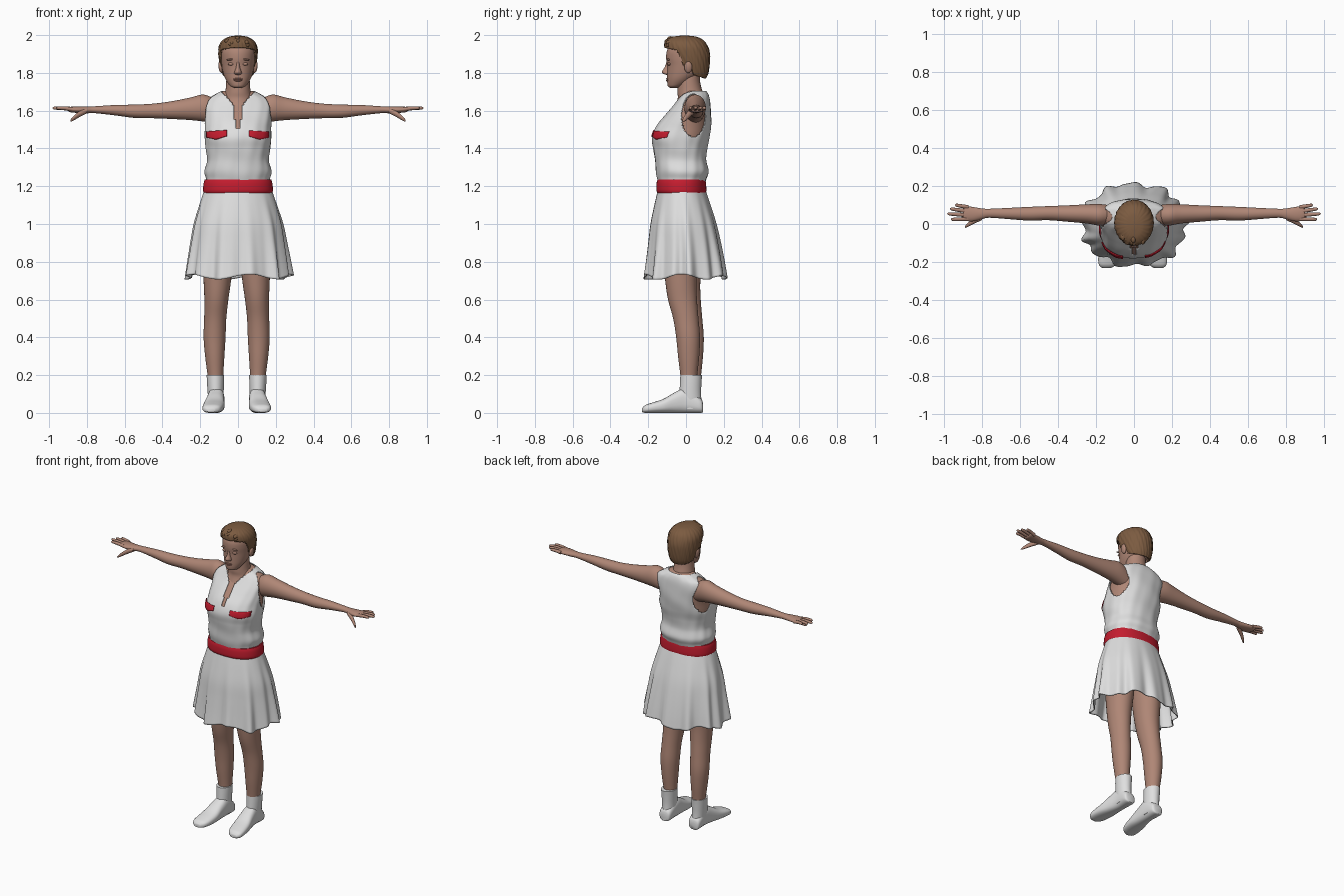
import bpy, bmesh, random
from math import sin, cos, pi, copysign
from mathutils import Matrix, Vector
from mathutils.bvhtree import BVHTree

random.seed(4)
if "Cube" in bpy.data.objects:
    bpy.data.objects.remove(bpy.data.objects["Cube"])


def material(name, rgb):
    m = bpy.data.materials.new(name)
    m.use_nodes = True
    m.diffuse_color = (*rgb, 1)
    m.node_tree.nodes["Principled BSDF"].inputs["Base Color"].default_value = (*rgb, 1)
    return m


SKIN = material("skin", (0.43, 0.24, 0.18))
LIP = material("lip", (0.36, 0.17, 0.13))
WHITE = material("white cloth", (0.74, 0.74, 0.74))
RED = material("red trim", (0.55, 0.012, 0.028))
HAIR = material("brown hair", (0.2, 0.105, 0.052))


def finish(name, bm, mat, thick=0):
    me = bpy.data.meshes.new(name)
    bm.to_mesh(me)
    bm.free()
    me.materials.append(mat)
    ob = bpy.data.objects.new(name, me)
    bpy.context.collection.objects.link(ob)
    bpy.ops.object.select_all(action="DESELECT")
    ob.select_set(True)
    bpy.context.view_layer.objects.active = ob
    bpy.ops.object.shade_smooth_by_angle(angle=1.0)
    if thick:
        mod = ob.modifiers.new("thickness", "SOLIDIFY")
        mod.thickness = thick
    return ob


def spline(keys, steps):
    """Smooth Catmull-Rom interpolation of key tuples."""
    out = []
    for i in range(len(keys) - 1):
        a, b, c, d = (keys[max(i - 1, 0)], keys[i], keys[i + 1], keys[min(i + 2, len(keys) - 1)])
        for j in range(steps):
            u = j / steps
            out.append([q + u * (r - p) / 2 + u * u * (p - 2.5 * q + 2 * r - s / 2)
                        + u ** 3 * (1.5 * (q - r) + (s - p) / 2) for p, q, r, s in zip(a, b, c, d)])
    return out + [list(keys[-1])]


def interp(table, v):
    """Piecewise linear lookup."""
    for (a, fa), (b, fb) in zip(table, table[1:]):
        if v <= b:
            return fa + (fb - fa) * max(0, v - a) / (b - a)
    return table[-1][1]


def loft(name, keys, mat, axis=2, segs=32, steps=5, power=2, caps=True, warp=None,
         drop=None, thick=0, side=1, shift=(0, 0)):
    """Skin over oval rings; a key is (position on axis, low, high, low, high)."""
    bm = bmesh.new()
    rings = []
    for t, a0, a1, b0, b1 in spline(keys, steps):
        ring = []
        for k in range(segs):
            ang = 2 * pi * k / segs
            ca, sa = [copysign(abs(f(ang)) ** (2 / power), f(ang)) for f in (cos, sin)]
            da, db, dt = (a1 - a0) / 2 * ca, (b1 - b0) / 2 * sa, 0
            if warp:
                grow, dt = warp(t, ang)
                da, db = da * grow, db * grow
            a, b = (a0 + a1) / 2 + da, (b0 + b1) / 2 + db
            co = [(t + dt, a, b), (a, t + dt, b), (a, b, t + dt)][axis]
            ring.append(bm.verts.new((side * co[0] + shift[0], co[1] + shift[1], co[2])))
        rings.append(ring)
    for r, q in zip(rings, rings[1:]):
        for k in range(segs):
            n = (k + 1) % segs
            bm.faces.new((r[k], r[n], q[n], q[k]))
    if caps:
        bm.faces.new(rings[0][::-1])
        bm.faces.new(rings[-1])
    bmesh.ops.recalc_face_normals(bm, faces=bm.faces)
    if drop:
        gone = [f for f in bm.faces if drop(f.calc_center_median())]
        bmesh.ops.delete(bm, geom=gone, context="FACES")
    return finish(name, bm, mat, thick)


def ball(name, pos, size, mat, tilt=0):
    bm = bmesh.new()
    mx = Matrix.Translation(pos) @ Matrix.Rotation(tilt, 4, "Y") @ Matrix.Diagonal((*size, 1))
    bmesh.ops.create_uvsphere(bm, u_segments=20, v_segments=12, radius=1, matrix=mx)
    return finish(name, bm, mat)


def sym(*rows):
    """Rows (z, half width, back/front extents) to symmetric loft keys."""
    return [(z, -w, w, y0, y1) for z, w, y0, y1 in rows]


# Shirt with open V neck and armholes, over the body
torso = sym((1.20, .165, -.14, .095), (1.24, .168, -.152, .108), (1.28, .176, -.16, .12),
            (1.34, .163, -.165, .108), (1.40, .17, -.173, .112), (1.46, .178, -.18, .125),
            (1.52, .176, -.155, .132), (1.58, .178, -.108, .133), (1.63, .18, -.066, .13),
            (1.665, .162, -.04, .125), (1.69, .115, -.025, .117), (1.705, .085, -.012, .106))
NECK = [(1.49, 0), (1.52, .012), (1.63, .026), (1.66, .048), (1.7, .09)]


def shirt_opening(c):
    armhole = abs(c.x) > .115 and ((c.y - .04) / .064) ** 2 + ((c.z - 1.575) / .115) ** 2 < 1
    return armhole or (c.y < .03 and c.z > 1.49 and abs(c.x) < interp(NECK, c.z))


def wrinkles(z, a):
    return 1 + .012 * sin(9 * a + 14 * z) * sin(5 * a - 31 * z), 0


shirt = loft("shirt", torso, WHITE, segs=144, steps=9, power=2.3, caps=False,
             warp=wrinkles, drop=shirt_opening, thick=.005)
loft("body", [(z, a + .011, b - .011, c + .011, d - .011) for z, a, b, c, d in torso[3:]],
     SKIN, segs=64, power=2.3)

# Pocket flaps laid on the shirt
bm = bmesh.new()
bm.from_mesh(shirt.data)
tree = BVHTree.FromBMesh(bm)
bm.free()
BOTTOM = [(.058, 1.465), (.115, 1.447), (.165, 1.458)]
for side, label in ((1, "left"), (-1, "right")):
    bm = bmesh.new()
    grid = []
    for i in range(13):
        x = .058 + .107 * i / 12
        low, row = interp(BOTTOM, x), []
        for j in range(6):
            z = low + (1.495 - .06 * (x - .058) - low) * j / 5
            hit = tree.ray_cast(Vector((side * x, -1, z)), Vector((0, 1, 0)))[0]
            row.append(bm.verts.new((side * x, (hit.y if hit else -.1) - .005, z)))
        grid.append(row)
    for r, q in zip(grid, grid[1:]):
        for j in range(5):
            bm.faces.new((r[j], q[j], q[j + 1], r[j + 1]))
    finish(label + "_pocket_flap", bm, RED, .006)

# Belt and pleated skirt
loft("belt", sym((1.165, .182, -.152, .106), (1.18, .185, -.157, .108),
                 (1.215, .182, -.156, .106), (1.235, .176, -.151, .103)), RED, segs=64, power=2.2)


def pleats(z, a):
    f = max(0, (1.19 - z) / .47)
    wave = sin(13 * a + .8 * sin(2 * a)) + .5 * sin(7 * a + 1) + .3 * sin(22 * a)
    return 1 + .05 * f ** 1.2 * wave, f ** 3 * .014 * sin(5 * a + 2)


loft("skirt", sym((1.19, .176, -.147, .1), (1.1, .205, -.168, .13), (1.0, .234, -.188, .16),
                  (.9, .25, -.199, .182), (.8, .264, -.21, .2), (.72, .274, -.22, .212)),
     WHITE, segs=160, power=2.1, caps=False, warp=pleats, thick=.006)

# Neck, head and face
loft("neck", sym((1.6, .085, -.07, .11), (1.66, .08, -.045, .106), (1.7, .067, -.045, .088),
                 (1.76, .062, -.042, .074), (1.82, .06, -.04, .08)), SKIN)
loft("head", sym((1.721, .02, -.085, -.045), (1.728, .038, -.095, -.02), (1.745, .053, -.099, .015),
                 (1.77, .068, -.1, .05), (1.8, .079, -.1, .085), (1.84, .087, -.1, .104),
                 (1.88, .091, -.105, .11), (1.92, .09, -.1, .105), (1.96, .072, -.075, .085),
                 (1.98, .035, -.04, .04)), SKIN, segs=48)
loft("nose", sym((1.862, .009, -.102, -.07), (1.83, .011, -.113, -.07), (1.808, .018, -.127, -.07),
                 (1.796, .02, -.122, -.07), (1.79, .012, -.105, -.07)), SKIN, segs=20)
ball("upper_lip", (0, -.096, 1.768), (.025, .009, .005), LIP)
ball("lower_lip", (0, -.096, 1.76), (.021, .009, .006), LIP)
for s, label in ((1, "left"), (-1, "right")):
    ball(label + "_eyelid", (s * .036, -.089, 1.847), (.018, .009, .008), SKIN)
    ball(label + "_brow", (s * .038, -.093, 1.871), (.023, .008, .005), SKIN, s * .12)
    ball(label + "_ear", (s * .092, .012, 1.83), (.011, .021, .031), SKIN, s * .15)

# Short hair with a curly quiff
HAIRLINE = [(-.12, 1.935), (-.05, 1.92), (-.03, 1.885), (-.01, 1.83), (0, 1.855),
            (.03, 1.85), (.04, 1.79), (.1, 1.77)]


def strands(z, a):
    return 1 + .012 * sin(24 * a + 60 * z) + .008 * sin(41 * a - 35 * z), 0


loft("hair", sym((1.768, .066, 0, .105), (1.8, .085, -.05, .118), (1.85, .097, -.08, .125),
                 (1.9, .103, -.107, .126), (1.94, .101, -.114, .115), (1.97, .084, -.108, .095),
                 (1.99, .052, -.075, .06), (1.997, .015, -.03, .015)),
     HAIR, segs=120, steps=10, warp=strands, drop=lambda c: c.z < interp(HAIRLINE, c.y), thick=.008)
for i in range(22):
    x = random.uniform(-.06, .06)
    y = random.uniform(-.108, -.03) + abs(x) * .3
    z = 1.972 + .1 * (y + .06) - abs(x) * .25 + random.uniform(-.012, .012)
    ball("quiff_curl", (x, y, z), (.013, .02, .013), HAIR, random.uniform(-1, 1))

# Arms, hands, legs and boots on both sides
arm = [(.11, 0, .095, 1.53, 1.655), (.18, -.008, .105, 1.542, 1.685), (.25, .003, .103, 1.55, 1.67),
       (.35, .012, .098, 1.556, 1.65), (.45, .02, .094, 1.56, 1.637), (.55, .018, .09, 1.562, 1.632),
       (.65, .025, .085, 1.575, 1.63), (.76, .033, .08, 1.587, 1.623), (.8, .025, .082, 1.586, 1.622),
       (.85, .014, .09, 1.588, 1.622), (.89, .018, .094, 1.592, 1.62), (.9, .03, .085, 1.6, 1.613)]
leg = [(.12, .075, .145, -.015, .065), (.2, .072, .155, -.02, .07), (.3, .066, .168, -.032, .08),
       (.4, .06, .176, -.042, .084), (.5, .056, .173, -.058, .076), (.6, .045, .172, -.085, .068),
       (.7, .031, .176, -.1, .066), (.85, .015, .18, -.115, .08), (1.05, .01, .17, -.12, .09)]
boot_shaft = [(.02, .07, .148, -.04, .085), (.1, .07, .154, -.035, .08),
              (.16, .068, .158, -.032, .082), (.2, .067, .16, -.03, .085)]
boot_foot = [(.09, .085, .135, .004, .05), (.075, .07, .15, 0, .08), (.0, .066, .153, 0, .13),
             (-.06, .066, .163, 0, .108), (-.12, .066, .176, 0, .074), (-.18, .075, .182, 0, .054),
             (-.215, .09, .178, 0, .042), (-.232, .115, .16, .004, .026)]
fingers = [("little", .088, .1, .94), ("ring", .066, .08, .967), ("middle", .046, .054, .982),
           ("index", .026, .024, .962)]
for s, label, shift in ((1, "left", (-.008, -.01)), (-1, "right", (-.006, .01))):
    loft(label + "_arm", arm, SKIN, axis=0, side=s)
    for name, ya, yb, tip in fingers:
        keys = []
        for u, r in ((0, .011), (.5, .01), (.9, .008), (1, .002)):
            y, z = ya + (yb - ya) * u, 1.606 + .008 * sin(u * 2)
            keys.append((.87 + (tip - .87) * u, y - r, y + r, z - r, z + r))
        loft(f"{label}_{name}_finger", keys, SKIN, axis=0, segs=12, side=s)
    loft(label + "_thumb", [(.8, .02, .055, 1.585, 1.615), (.84, .002, .03, 1.565, 1.597),
                            (.875, -.016, .004, 1.545, 1.567), (.888, -.02, -.012, 1.541, 1.549)],
         SKIN, axis=0, segs=14, side=s)
    loft(label + "_leg", leg, SKIN, side=s, shift=shift)
    loft(label + "_boot_shaft", boot_shaft, WHITE, side=s, shift=(shift[0], 0))
    loft(label + "_boot_foot", boot_foot, WHITE, axis=1, power=2.6, side=s, shift=(shift[0], 0))
